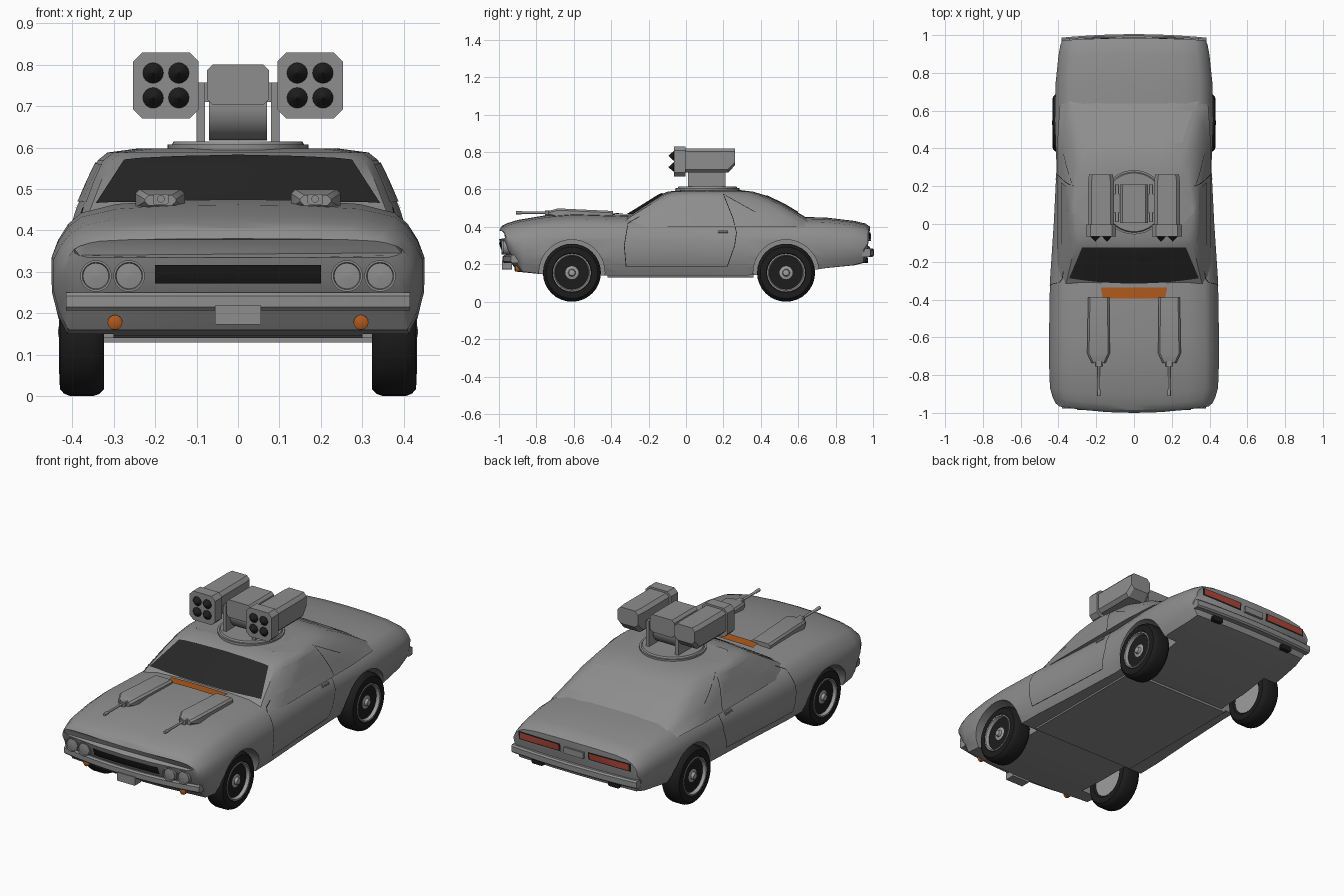
import bpy, bmesh, math
from mathutils import Vector
from mathutils.bvhtree import BVHTree

if "Cube" in bpy.data.objects:
    bpy.data.objects.remove(bpy.data.objects["Cube"])


def material(name, r, g, b):
    m = bpy.data.materials.new(name)
    m.diffuse_color = (r, g, b, 1)
    m.use_nodes = True
    m.node_tree.nodes["Principled BSDF"].inputs["Base Color"].default_value = m.diffuse_color
    return m


GREY = material("body grey", .27, .27, .27)
RIM = material("wheel grey", .34, .34, .34)
GLASS = material("dark glass", .02, .02, .02)
BLACK = material("rubber black", .012, .012, .012)
ORANGE = material("orange", .42, .10, .012)
RED = material("tail red", .42, .06, .04)


def make(name, verts, faces, mat):
    me = bpy.data.meshes.new(name)
    me.from_pydata(verts, [], faces)
    bm = bmesh.new()
    bm.from_mesh(me)
    bmesh.ops.recalc_face_normals(bm, faces=bm.faces)
    bm.to_mesh(me)
    bm.free()
    ob = bpy.data.objects.new(name, me)
    bpy.context.collection.objects.link(ob)
    me.materials.append(mat)
    return ob


def loft(name, rings, mat):
    n = len(rings[0])
    faces = [(i * n + j, i * n + (j + 1) % n, (i + 1) * n + (j + 1) % n, (i + 1) * n + j)
             for i in range(len(rings) - 1) for j in range(n)]
    faces += [tuple(range(n)), tuple(range((len(rings) - 1) * n, len(rings) * n))]
    return make(name, [v for r in rings for v in r], faces, mat)


def place(axis, pos, u, v):
    return [(pos, u, v), (u, pos, v), (u, v, pos)][axis]


def lathe(name, axis, c, profile, mat, n=24):
    """profile: (position along axis, radius)"""
    ang = [2 * math.pi * i / n for i in range(n)]
    return loft(name, [[place(axis, p, c[0] + r * math.cos(a), c[1] + r * math.sin(a)) for a in ang]
                       for p, r in profile], mat)


def rect(axis, pos, u0, u1, v0, v1, c=.001):
    pts = [(u0 + c, v0), (u1 - c, v0), (u1, v0 + c), (u1, v1 - c),
           (u1 - c, v1), (u0 + c, v1), (u0, v1 - c), (u0, v0 + c)]
    return [place(axis, pos, u, v) for u, v in pts]


def box(name, x, y, z, mat, c=.001):
    return loft(name, [rect(1, p, *x, *z, c) for p in y], mat)


def bow(p):
    # nose and tail curve back toward the corners
    x, y, z = p
    k = (x / .4) ** 2
    if y < -.6:
        y += .035 * k * (-.6 - y) / .4
    if y > .7:
        y -= .015 * k * (y - .7) / .3
    return (x, y, z)


# ---- lower body: sections along y (y, half width, bottom, shoulder, top)
STATIONS = [(-1.0, .395, .335, .355, .38), (-.985, .415, .285, .33, .405), (-.955, .43, .235, .33, .42),
            (-.9, .445, .16, .33, .437), (-.75, .45, .145, .335, .462), (-.6, .45, .14, .335, .475),
            (-.3, .445, .14, .335, .465), (0, .425, .14, .33, .46), (.3, .41, .14, .33, .455),
            (.55, .42, .15, .34, .455), (.75, .415, .18, .34, .45), (.9, .40, .195, .335, .432),
            (.96, .39, .21, .33, .418), (.985, .38, .29, .33, .40)]
rings = []
for y, w, b, s, t in STATIONS:
    h = t - s
    half = [(.4 * w, b), (.92 * w, b), (.97 * w, b + .25 * (s - b)), (w, b + .55 * (s - b)), (w, s),
            (.965 * w, s + .3 * h), (.91 * w, s + .58 * h), (.84 * w, s + .77 * h),
            (.65 * w, s + .92 * h), (.33 * w, s + .985 * h)]
    sec = [(0, b)] + half + [(0, t)] + [(-x, z) for x, z in reversed(half)]
    rings.append([bow((x, y, z)) for x, z in sec])
body = loft("lower_body", rings, GREY)

# ---- cabin: horizontal rings (z, front y, rear y, front/mid/rear half width)
CABIN = [(.40, -.40, .72, .38, .407, .36), (.455, -.33, .635, .355, .39, .325), (.52, -.225, .525, .33, .362, .30),
         (.57, -.145, .42, .305, .338, .265), (.588, -.10, .36, .28, .315, .24), (.598, -.02, .28, .2, .24, .18)]
rings = []
for z, f, r, wf, wm, wr in CABIN:
    half = [(.5 * wf, f + .008), (.85 * wf, f + .022), (wf, f + .035), (.5 * (wf + wm) + .003, f + .09),
            (wm, f + .2), (wm, r - .3), (.5 * (wm + wr) + .01, r - .1), (wr, r - .025), (.6 * wr, r - .006)]
    rings.append([(x, y, z) for x, y in [(0, f)] + half + [(0, r)] + [(-x, y) for x, y in reversed(half)]])
cabin = loft("cabin", rings, GREY)

# surface used to lay plates onto the bodywork
sv, sf = [], []
for ob in (body, cabin):
    k = len(sv)
    sv += [v.co.copy() for v in ob.data.vertices]
    sf += [[k + i for i in p.vertices] for p in ob.data.polygons]
tree = BVHTree.FromPolygons(sv, sf)
VIEWS = {"top": (2, 3), "front": (1, -3), "back": (1, 3), "right": (0, 3), "left": (0, -3)}


def cast(view, u, v, off=.004):
    axis, far = VIEWS[view]
    d = Vector(place(axis, -math.copysign(1, far), 0, 0))
    hit = tree.ray_cast(Vector(place(axis, far, u, v)), d)[0]
    return hit - d * off if hit else Vector(place(axis, far / 3, u, v))


def plate(name, view, quad, mat, nu=10, nv=6, off=.004, sag=0):
    a, b, c, d = [Vector(p) for p in quad]
    vs = []
    for j in range(nv + 1):
        for i in range(nu + 1):
            s, t = i / nu, j / nv
            p = a.lerp(b, s).lerp(d.lerp(c, s), t)
            p.y -= sag * (1 - t) * 4 * s * (1 - s)
            vs.append(cast(view, p.x, p.y, off))
    fs = [(j * (nu + 1) + i, j * (nu + 1) + i + 1, (j + 1) * (nu + 1) + i + 1, (j + 1) * (nu + 1) + i)
          for j in range(nv) for i in range(nu)]
    return make(name, vs, fs, mat)


def seam(name, view, pts, w=.002):
    for (a, b), (c, d) in zip(pts, pts[1:]):
        n = Vector((b - d, c - a)).normalized() * w
        plate(name, view, [(a - n.x, b - n.y), (c - n.x, d - n.y), (c + n.x, d + n.y), (a + n.x, b + n.y)],
              BLACK, 6, 1, .002)


# ---- windows, vent, grille
plate("windshield", "top", [(-.343, -.287), (.343, -.287), (.275, -.125), (-.275, -.125)], GLASS, 16, 8, .005, .028)
plate("rear_window", "top", [(-.255, .43), (.255, .43), (.31, .60), (-.31, .60)], GREY, 12, 8, .005)
plate("cowl_vent", "top", [(-.165, -.395), (.165, -.395), (.175, -.337), (-.175, -.337)], ORANGE, 12, 4, .006)
plate("grille", "front", [(-.2, .272), (.2, .272), (.2, .316), (-.2, .316)], BLACK, 16, 4, .006)

# ---- wheel arches
for y in (-.61, .535):
    for s in (1, -1):
        cut = lathe("arch_cutter", 0, (y, .155), [(s * .3, .176), (s * .6, .176)], GREY, 40)
        m = body.modifiers.new("arch", "BOOLEAN")
        m.operation, m.object, m.solver = "DIFFERENCE", cut, "EXACT"
        bpy.context.view_layer.objects.active = body
        bpy.ops.object.modifier_apply(modifier=m.name)
        bpy.data.objects.remove(cut)
box("floor_plate", (-.325, .325), (-.42, .36), (.13, .15), GREY)

# ---- bumpers
for name, y, sgn, w, zs in (("front_bumper", -.965, 1, .415, (.207, .25)), ("rear_bumper", .975, -1, .385, (.24, .285))):
    rings = []
    for i in range(-8, 9):
        x = w * i / 8
        yc = y + sgn * (.04 if sgn > 0 else .02) * (x / .4) ** 2
        rings.append(rect(0, x, yc - .015, yc + .03, *zs, .008))
    loft(name, rings, GREY)
box("front_number_plate", (-.055, .055), (-.985, -.93), (.173, .22), GREY)
box("rear_number_plate", (-.06, .06), (.97, .99), (.325, .36), GREY)

for s, side in ((1, "right"), (-1, "left")):
    # ---- wheels
    for y, end in ((-.61, "front"), (.535, "rear")):
        name = f"{end}_{side}_"
        prof = [(.335, .09), (.323, .105), (.323, .138), (.335, .15), (.35, .155), (.405, .155), (.42, .149),
                (.43, .138), (.431, .105), (.415, .096)]
        lathe(name + "tyre", 0, (y, .155), [(s * p, r) for p, r in prof], BLACK, 32)
        prof = [(.33, .001), (.33, .098), (.432, .102), (.432, .095), (.412, .088), (.407, .055), (.415, .035),
                (.418, .02), (.432, .016), (.435, .001)]
        lathe(name + "rim", 0, (y, .155), [(s * p, r) for p, r in prof], RIM, 32)
        for i in range(5):
            a = math.pi * (.5 + .4 * i)
            lathe(name + "rim_hole", 0, (y + .07 * math.cos(a), .155 + .07 * math.sin(a)),
                  [(s * .4, .014), (s * .413, .014)], BLACK, 10)
    # ---- headlights, turn lamps, tail lights, exhausts
    for x in (.263, .343):
        yf = cast("front", s * x, .29).y
        lathe("headlight", 1, (s * x, .29), [(yf + .05, .038), (yf - .012, .038), (yf - .012, .033), (yf - .006, .031),
                                            (yf - .010, .001)], GREY)
    yf = cast("front", s * .297, .178).y
    lathe("turn_lamp", 1, (s * .297, .178), [(yf + .02, .018), (yf - .012, .018), (yf - .016, .01)], ORANGE, 14)
    plate("tail_frame", "back", [(s * .085, .325), (s * .345, .325), (s * .345, .37), (s * .085, .37)], BLACK, 8, 3, .004)
    plate("tail_light", "back", [(s * .095, .332), (s * .335, .332), (s * .335, .364), (s * .095, .364)], RED, 8, 3, .008)
    box("exhaust", sorted((s * .2, s * .27)), (.9, .972), (.208, .236), BLACK, .006)
    # ---- doors and side windows
    seam("door_seam", side, [(-.25, .455), (-.31, .42), (-.33, .3), (-.32, .187), (.22, .187), (.26, .3), (.27, .37),
                             (.25, .45), (.2, .575)])
    seam("quarter_seam", side, [(.2, .575), (.37, .48)], .0015)
    plate("side_window", side, [(-.24, .468), (.22, .475), (.19, .565), (-.085, .56)], GREY, 10, 5, .004)
    c = cast(side, .2, .375)
    box("door_handle", sorted((c.x - s * .01, c.x + s * .005)), (.17, .225), (.368, .382), GREY, .003)
    # ---- hood guns
    gun = [(-.735, .15, .225, .46, .485), (-.685, .128, .248, .445, .499), (-.39, .13, .243, .43, .485)]
    loft("hood_gun_housing", [rect(1, y, *sorted((s * a, s * b)), c0, c1, .01) for y, a, b, c0, c1 in gun], GREY)
    box("hood_gun_mount", sorted((s * .168, s * .205)), (-.755, -.7), (.462, .488), GREY, .004)
    lathe("hood_gun_barrel", 1, (s * .186, .476), [(-.91, .009), (-.88, .009), (-.875, .0065), (-.72, .0065)], GREY, 12)
    # ---- missile pods
    pod = [(-.005, .107, .243, .69, .82), (.225, .107, .243, .69, .82), (.263, .112, .238, .73, .82)]
    loft("missile_pod", [rect(1, y, *sorted((s * a, s * b)), c0, c1, .018) for y, a, b, c0, c1 in pod], GREY)
    box("pod_front", sorted((s * .095, s * .253)), (-.065, -.003), (.67, .83), GREY, .022)
    for x in (.143, .205):
        for z in (.78, .72):
            lathe("missile", 1, (s * x, z), [(-.06, .025), (-.067, .025), (-.093, .001)], BLACK, 16)
    box("turret_bracket", sorted((s * .08, s * .1)), (.01, .21), (.608, .757), GREY)
    box("turret_arm", sorted((s * .065, s * .12)), (.06, .16), (.71, .757), GREY)

# ---- turret base and centre
lathe("turret_base", 2, (0, .115), [(.58, .17), (.607, .17), (.607, .16), (.615, .155)], GREY, 40)
lathe("turret_drum", 0, (.11, .70), [(-.07, .083), (.07, .083)], GREY, 32)
box("turret_block", (-.075, .075), (.005, .21), (.703, .80), GREY, .014)

# ---- smooth shading with sharp edges kept
for ob in bpy.data.objects:
    ob.select_set(True)
bpy.context.view_layer.objects.active = body
bpy.ops.object.shade_smooth_by_angle(angle=math.radians(32))
